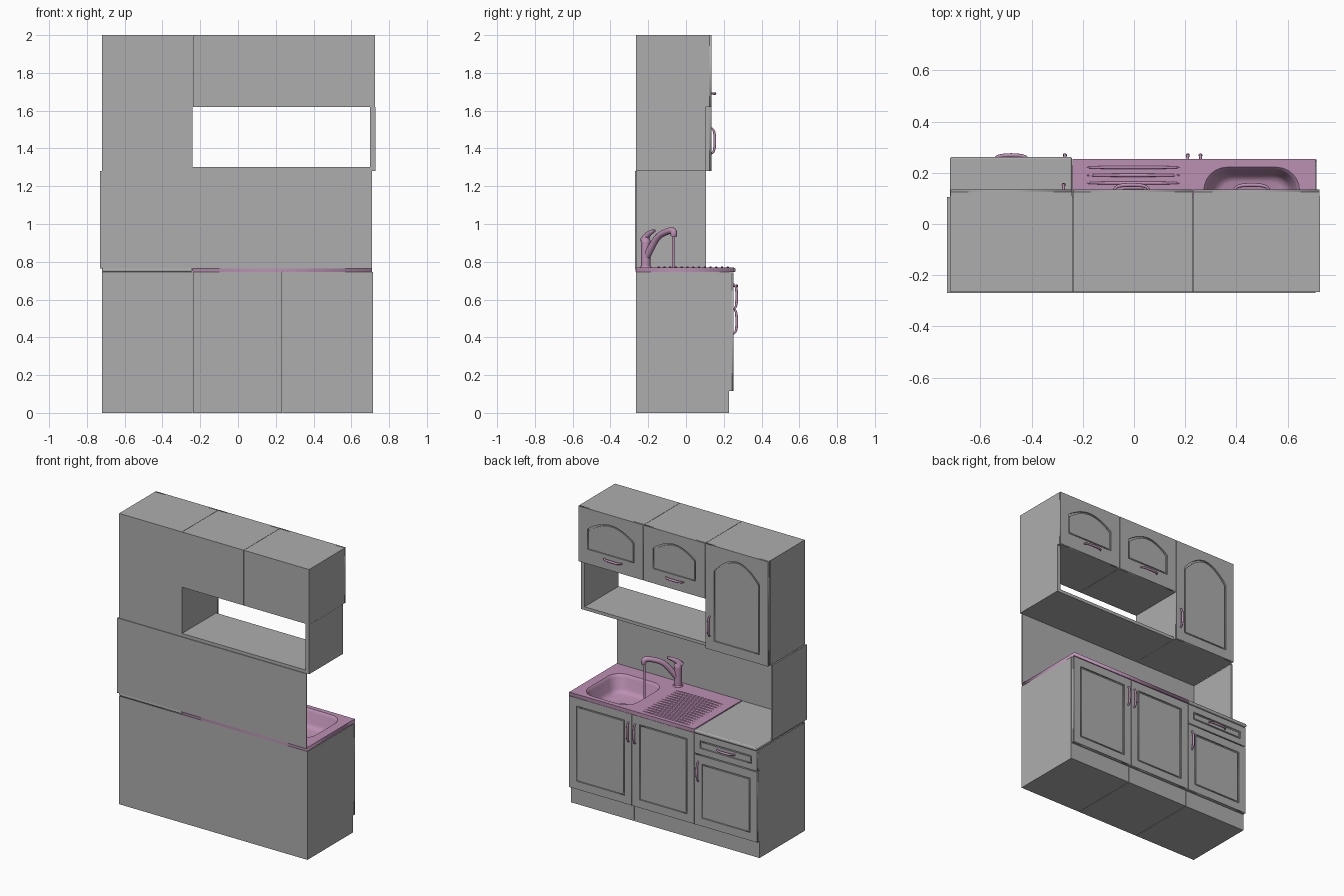
import bpy, bmesh, math
from mathutils import Vector

if "Cube" in bpy.data.objects:
    bpy.data.objects.remove(bpy.data.objects["Cube"])


def material(name, rgb):
    m = bpy.data.materials.new(name)
    m.diffuse_color = (*rgb, 1)
    m.use_nodes = True
    m.node_tree.nodes["Principled BSDF"].inputs["Base Color"].default_value = m.diffuse_color
    return m


GRAY = material("cabinet gray", (0.42, 0.42, 0.42))
MAUVE = material("mauve metal", (0.50, 0.28, 0.45))


def add_mesh(name, bm, mat, smooth=False):
    bmesh.ops.recalc_face_normals(bm, faces=bm.faces)
    me = bpy.data.meshes.new(name)
    bm.to_mesh(me)
    bm.free()
    return add_object(name, me, mat, smooth)


def add_object(name, me, mat, smooth=False):
    me.materials.clear()
    me.materials.append(mat)
    ob = bpy.data.objects.new(name, me)
    bpy.context.collection.objects.link(ob)
    if smooth:
        bpy.ops.object.select_all(action='DESELECT')
        ob.select_set(True)
        bpy.context.view_layer.objects.active = ob
        bpy.ops.object.shade_smooth_by_angle(angle=math.radians(40))
    return ob


def box(name, x, y, z, mat=GRAY, open_top=False):
    bm = bmesh.new()
    bmesh.ops.create_cube(bm, size=1)
    for v in bm.verts:
        v.co = [a + (b - a) * (c + 0.5) for (a, b), c in zip((x, y, z), v.co)]
    if open_top:
        bm.normal_update()
        bmesh.ops.delete(bm, geom=[f for f in bm.faces if f.normal.z > 0.5], context='FACES')
    return add_mesh(name, bm, mat)


def from_curve(name, cu, mat, smooth):
    tmp = bpy.data.objects.new("tmp", cu)
    bpy.context.collection.objects.link(tmp)
    deps = bpy.context.evaluated_depsgraph_get()
    me = bpy.data.meshes.new_from_object(tmp.evaluated_get(deps))
    bpy.data.objects.remove(tmp)
    me.name = name
    return add_object(name, me, mat, smooth)


def plate(name, outlines, lo, hi, mat=GRAY, upright=True):
    """Filled outline (further outlines are holes), between lo and hi along y or z."""
    cu = bpy.data.curves.new(name, 'CURVE')
    cu.dimensions, cu.fill_mode = '2D', 'BOTH'
    cu.extrude = (hi - lo) / 2
    for pts in outlines:
        s = cu.splines.new('POLY')
        s.points.add(len(pts) - 1)
        for p, (a, b) in zip(s.points, pts):
            p.co = (a, b, 0, 1)
        s.use_cyclic_u = True
    ob = from_curve(name, cu, mat, False)
    if upright:
        ob.rotation_euler.x = math.pi / 2
        ob.location.y = (lo + hi) / 2
    else:
        ob.location.z = (lo + hi) / 2
    return ob


def tube(name, pts, radius, scales=None, mat=MAUVE):
    cu = bpy.data.curves.new(name, 'CURVE')
    cu.dimensions, cu.bevel_depth, cu.bevel_resolution = '3D', radius, 3
    cu.use_fill_caps = True
    s = cu.splines.new('NURBS')
    s.points.add(len(pts) - 1)
    for i, (p, co) in enumerate(zip(s.points, pts)):
        p.co = (*co, 1)
        p.radius = scales[i] if scales else 1
    s.use_endpoint_u, s.order_u, s.resolution_u = True, min(4, len(pts)), 6
    return from_curve(name, cu, mat, True)


def rect(x0, x1, z0, z1, arch=0):
    pts = [(x0, z0), (x1, z0)]
    if not arch:
        return pts + [(x1, z1), (x0, z1)]
    n = 16
    return pts + [(x1 + (x0 - x1) * i / n, z1 - arch + arch * math.sin(math.pi * i / n) ** 0.9)
                  if 0 < i < n else ((x1, x0)[i // n], z1 - arch) for i in range(n + 1)]


def door(name, x0, x1, z0, z1, y, inset, arch=0, bottom=None, t=0.024):
    """Slab, frame with an opening, and a raised field inside the opening."""
    x0, x1 = x0 + 0.002, x1 - 0.002
    b = inset if bottom is None else bottom
    g = 0.01
    box(name + "_slab", (x0, x1), (y, y + t * 0.6), (z0, z1))
    plate(name + "_frame", [rect(x0, x1, z0, z1),
                            rect(x0 + inset, x1 - inset, z0 + b, z1 - inset, arch)],
          y + t * 0.6, y + t)
    plate(name + "_field", [rect(x0 + inset + g, x1 - inset - g, z0 + b + g, z1 - inset - g, arch)],
          y + t * 0.6, y + t * 0.88)


def handle(name, x, y, z, vertical):
    pts = []
    for s, out in ((-1, -0.003), (-0.93, 0.014), (-0.4, 0.019), (0.4, 0.019), (0.93, 0.014), (1, -0.003)):
        d = 0.068 * s
        pts.append((x, y + out, z + d) if vertical else (x + d, y + out, z))
    tube(name, pts, 0.008, (0.6, 0.7, 1, 1, 0.7, 0.6))


BACK = -0.265
# base cabinets with doors, drawer and handles
for name, x0, x1 in (("drawer_base", -0.72, -0.24), ("drain_base", -0.24, 0.235), ("sink_base", 0.235, 0.715)):
    box(name, (x0 + 0.001, x1 - 0.001), (BACK, 0.228), (0, 0.745), open_top=True)
    if name == "drawer_base":
        door("drawer", x0, x1, 0.605, 0.742, 0.228, 0.042)
        door("drawer_base_door", x0, x1, 0.115, 0.598, 0.228, 0.055)
    else:
        door(name + "_door", x0, x1, 0.115, 0.742, 0.228, 0.055)
handle("drawer_handle", -0.48, 0.25, 0.672, False)
handle("drawer_base_handle", -0.27, 0.25, 0.485, True)
handle("drain_base_handle", 0.21, 0.25, 0.615, True)
handle("sink_base_handle", 0.26, 0.25, 0.615, True)

# wall cabinets
for name, x0, x1, z0, hx in (("tall_wall_cabinet", -0.72, -0.24, 1.28, None),
                             ("middle_wall_cabinet", -0.24, 0.23, 1.62, -0.01),
                             ("end_wall_cabinet", 0.23, 0.727, 1.62, 0.46)):
    box(name, (x0 + 0.001, x1 - 0.001), (BACK, 0.11), (z0, 2))
    if hx is None:
        door(name + "_door", x0, x1, z0, 2, 0.11, 0.065, 0.11)
        handle(name + "_handle", -0.275, 0.134, 1.44, True)
    else:
        door(name + "_door", x0, x1, z0, 2, 0.11, 0.07, 0.07, 0.1)
        handle(name + "_handle", hx, 0.134, 1.69, False)

# open shelf under the wall cabinets
box("shelf_board", (-0.24, 0.727), (BACK, 0.105), (1.28, 1.302))
box("shelf_end", (0.698, 0.727), (BACK, 0.105), (1.302, 1.62))

# backsplash and its side return
box("backsplash", (-0.73, 0.71), (-0.27, -0.262), (0.765, 1.28))
box("backsplash_side", (-0.73, -0.72), (-0.262, 0.105), (0.765, 1.28))

# worktop with rounded front edge
top = box("worktop", (-0.72, -0.242), (-0.268, 0.262), (0.746, 0.768))
bev = top.modifiers.new("round", 'BEVEL')
bev.width, bev.segments = 0.008, 3


# sink top and basin
def rounded(inset, r, n=6):
    x0, x1, y0, y1 = 0.273 + inset, 0.647 - inset, -0.165 + inset, 0.222 - inset
    pts = []
    for k, (cx, cy) in enumerate(((x1 - r, y1 - r), (x0 + r, y1 - r), (x0 + r, y0 + r), (x1 - r, y0 + r))):
        for i in range(n + 1):
            a = math.pi / 2 * (k + i / n)
            pts.append((cx + r * math.cos(a), cy + r * math.sin(a)))
    return pts


plate("sink_top", [rect(-0.241, 0.71, -0.265, 0.255), rounded(0, 0.09)], 0.745, 0.77, MAUVE, False)
bm = bmesh.new()
rings = []
for inset, z in ((0, 0.77), (0.006, 0.764), (0.012, 0.75), (0.028, 0.685), (0.038, 0.665), (0.056, 0.656)):
    rings.append([bm.verts.new((x, y, z)) for x, y in rounded(inset, 0.09 - inset * 0.4)])
for a, b in zip(rings, rings[1:]):
    for i in range(len(a)):
        j = (i + 1) % len(a)
        bm.faces.new((a[i], a[j], b[j], b[i]))
bm.faces.new(rings[-1])
basin = add_mesh("sink_basin", bm, MAUVE, True)
basin.data.flip_normals()


def cylinder(name, x, y, z0, z1, r0, r1):
    bm = bmesh.new()
    bmesh.ops.create_cone(bm, cap_ends=True, segments=24, radius1=r0, radius2=r1, depth=z1 - z0)
    bmesh.ops.translate(bm, verts=bm.verts, vec=(x, y, (z0 + z1) / 2))
    return add_mesh(name, bm, MAUVE, True)


cylinder("drain", 0.46, 0.03, 0.655, 0.66, 0.035, 0.03)

# drainer ridges
for i in range(13):
    y = -0.145 + i * 0.0305
    tube("drainer_ridge", [(-0.185, y, 0.768), (-0.17, y, 0.77), (0.165, y, 0.77), (0.18, y, 0.768)],
         0.008, (0.3, 1, 1, 0.3))

# tap: body, lever, spout, nozzle and water stream
tx, ty = 0.21, -0.213
cylinder("tap_foot", tx, ty, 0.77, 0.778, 0.032, 0.028)
cylinder("tap_body", tx, ty, 0.776, 0.905, 0.024, 0.024)
cylinder("tap_cap", tx, ty, 0.905, 0.935, 0.027, 0.017)
way = Vector((0.15, 0.143, 0))
tip = Vector((tx, ty, 0))


def along(f, z):
    p = tip + way * f
    return (p.x, p.y, z)


tube("tap_lever", [along(-0.1, 0.91), along(0.0, 0.935), along(0.15, 0.957), along(0.33, 0.965)],
     0.019, (1, 1, 0.7, 0.4))
tube("tap_spout", [along(0, 0.82), along(0.15, 0.86), along(0.4, 0.935), along(0.7, 0.955),
                   along(1, 0.972), along(1.06, 0.955), along(1.03, 0.935)],
     0.018, (1.1, 1.1, 1, 0.9, 1, 1, 0.9))
sx, sy, _ = along(1.02, 0)
cylinder("water_stream", sx, sy, 0.658, 0.94, 0.007, 0.007)
